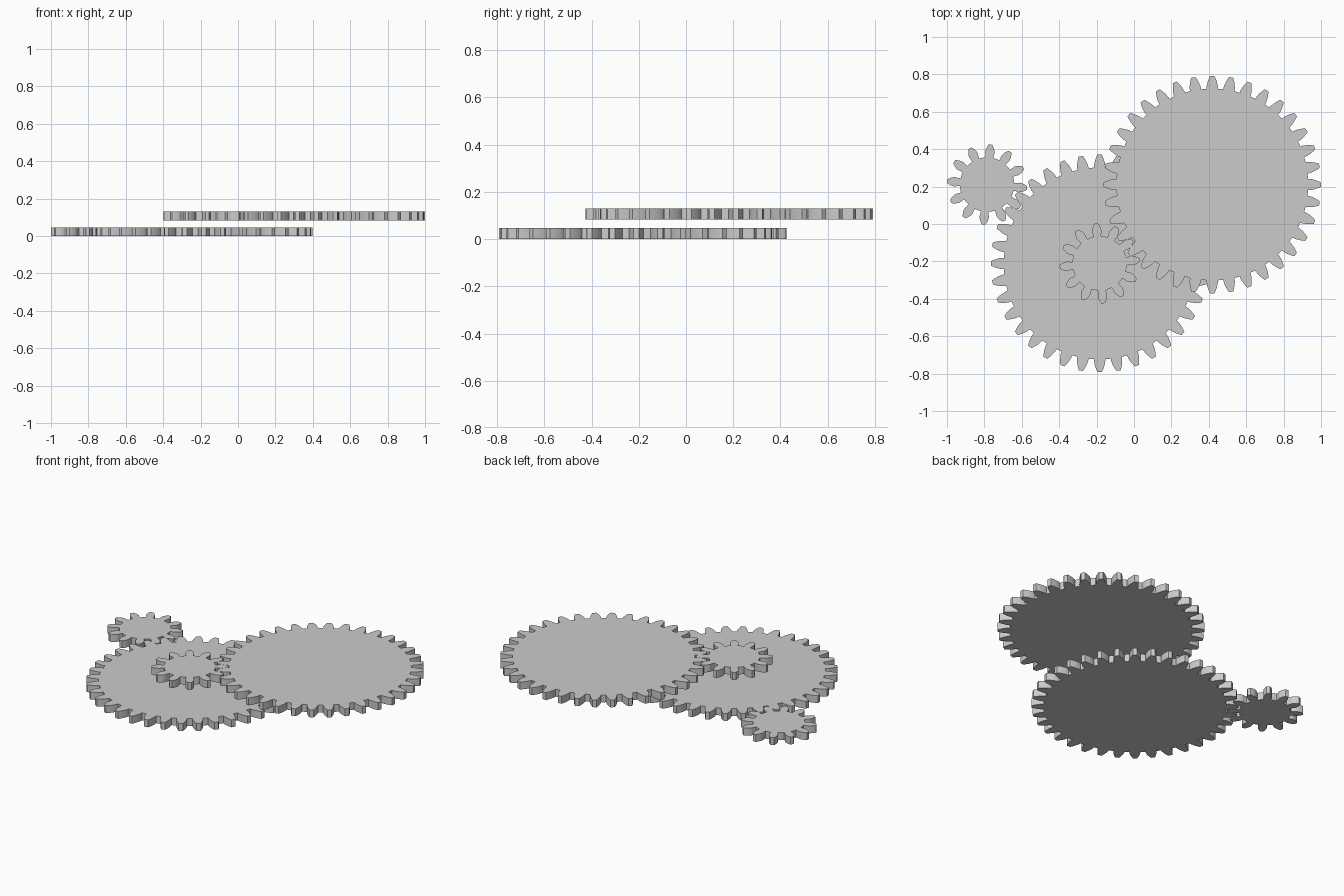
import bpy, bmesh, math

if "Cube" in bpy.data.objects:
    bpy.data.objects.remove(bpy.data.objects["Cube"])

M = 0.03062                      # gear module (pitch diameter / teeth)
PRESSURE = math.radians(20)
THICK = 0.046
UPPER_Z = 0.084

grey = bpy.data.materials.new("light grey")
grey.diffuse_color = (0.6, 0.6, 0.6, 1)
grey.use_nodes = True
grey.node_tree.nodes["Principled BSDF"].inputs["Base Color"].default_value = grey.diffuse_color


def inv(a):
    return math.tan(a) - a


def gear_profile(teeth, phase):
    """Involute outline, one tooth centred on the phase angle."""
    pitch = M * teeth / 2
    base = pitch * math.cos(PRESSURE)
    root, tip = pitch - 1.25 * M, pitch + M

    def half_angle(r):
        a = math.acos(min(1, base / r))
        return math.pi / (2 * teeth) + inv(PRESSURE) - inv(a)

    start = max(base, root)
    flank = [(start + (tip - start) * i / 6, half_angle(start + (tip - start) * i / 6))
             for i in range(7)]
    # short root flank below the base circle, undercut on small gears
    w = half_angle(base)
    if base - root > 0.01:
        mid = (base + root) / 2
        flank = [(root, 0.021 / root), (mid, 0.0222 / mid)] + flank
    elif base > root:
        flank = [(root, w)] + flank
    tooth = [(r, -a) for r, a in flank] + [(tip, 0)] + [(r, a) for r, a in reversed(flank)]
    tooth.append((root, math.pi / teeth))
    pts = []
    for k in range(teeth):
        c = phase + 2 * math.pi * k / teeth
        pts += [(r * math.cos(c + a), r * math.sin(c + a)) for r, a in tooth]
    return pts


def gear(name, teeth, x, y, z, phase=0):
    bm = bmesh.new()
    face = bm.faces.new([bm.verts.new((px, py, 0)) for px, py in gear_profile(teeth, phase)])
    ext = bmesh.ops.extrude_face_region(bm, geom=[face])
    top = [v for v in ext["geom"] if isinstance(v, bmesh.types.BMVert)]
    bmesh.ops.translate(bm, verts=top, vec=(0, 0, THICK))
    bmesh.ops.recalc_face_normals(bm, faces=bm.faces)
    me = bpy.data.meshes.new(name)
    bm.to_mesh(me)
    bm.free()
    me.materials.append(grey)
    ob = bpy.data.objects.new(name, me)
    ob.location = (x, y, z)
    bpy.context.collection.objects.link(ob)


# centre distance of a 12/36 pair along a 35 degree line
D, A = 24 * M, math.radians(35)
dx, dy = D * math.cos(A), D * math.sin(A)
cx, cy = -1 + 7 * M + dx, -dy / 2

# lower layer
gear("lower_pinion", 12, cx - dx, cy + dy, 0, -A)
gear("lower_large_gear", 36, cx, cy, 0)
# upper layer
gear("upper_pinion", 12, cx, cy, UPPER_Z, A)
gear("upper_large_gear", 36, cx + dx, cy + dy, UPPER_Z)
